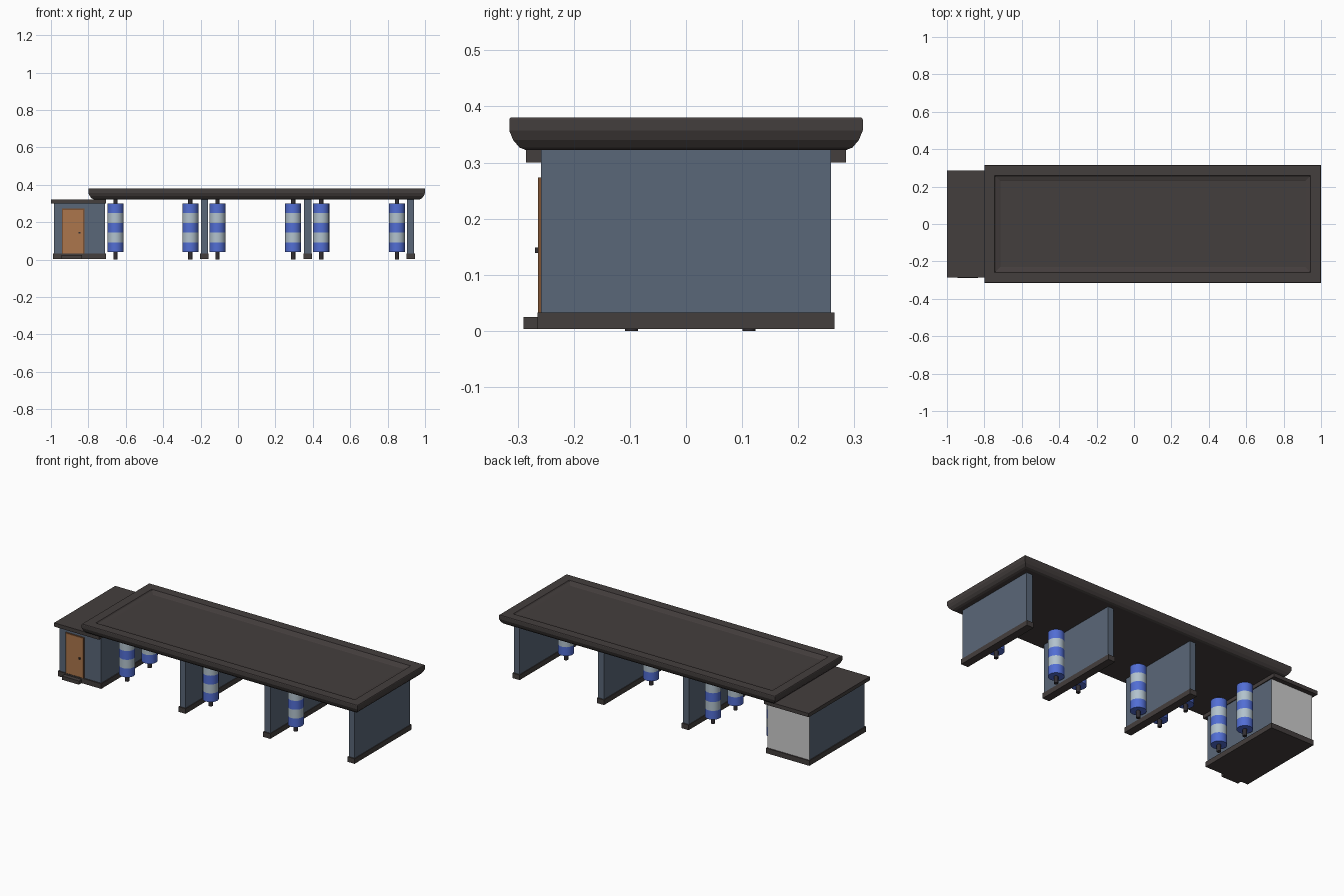
import bpy
import bmesh
from math import cos, sin, pi, radians

cube = bpy.data.objects.get("Cube")
if cube:
    bpy.data.objects.remove(cube, do_unlink=True)


def material(name, rgb):
    linear = [((c / 255 + 0.055) / 1.055) ** 2.4 for c in rgb]
    m = bpy.data.materials.new(name)
    m.use_nodes = True
    m.diffuse_color = (*linear, 1)
    m.node_tree.nodes["Principled BSDF"].inputs["Base Color"].default_value = (*linear, 1)
    return m


TRIM = material("dark trim", (68, 62, 61))
WALL = material("slate wall", (90, 103, 120))
PLAIN = material("plain grey", (205, 205, 205))
DOOR = material("door wood", (172, 118, 76))
FRAME = material("frame wood", (125, 82, 50))
BLUE = material("brush blue", (82, 110, 212))
PALE = material("brush pale", (178, 194, 205))
METAL = material("dark metal", (50, 46, 50))


def loft(name, rings, *mats):
    """Skin a stack of equal rings and close both ends."""
    bm = bmesh.new()
    loops = [[bm.verts.new(p) for p in ring] for ring in rings]
    for a, b in zip(loops, loops[1:]):
        for i in range(len(a)):
            j = (i + 1) % len(a)
            bm.faces.new((a[i], a[j], b[j], b[i]))
    bm.faces.new(loops[0][::-1])
    bm.faces.new(loops[-1])
    bm.normal_update()
    mesh = bpy.data.meshes.new(name)
    bm.to_mesh(mesh)
    bm.free()
    for m in mats:
        mesh.materials.append(m)
    obj = bpy.data.objects.new(name, mesh)
    bpy.context.collection.objects.link(obj)
    return obj


def rect(x0, x1, y0, y1, z, inset=0):
    x0, x1, y0, y1 = x0 + inset, x1 - inset, y0 + inset, y1 - inset
    return [(x0, y0, z), (x1, y0, z), (x1, y1, z), (x0, y1, z)]


def box(name, x, y, z, *mats):
    return loft(name, [rect(*x, *y, h) for h in z], *mats)


def circle(x, y, z, r, n=20):
    return [(x + r * cos(2 * pi * i / n), y + r * sin(2 * pi * i / n), z) for i in range(n)]


def smooth(obj):
    bpy.ops.object.select_all(action='DESELECT')
    obj.select_set(True)
    bpy.context.view_layer.objects.active = obj
    bpy.ops.object.shade_smooth_by_angle(angle=radians(35))


# Main canopy: coved eave, flat rim and recessed deck
profile = [(0.03, 0.322), (0.018, 0.327), (0.007, 0.34), (0, 0.357), (0, 0.377),
           (0.002, 0.38), (0.055, 0.38), (0.06, 0.374), (0.08, 0.368), (0.085, 0.366)]
loft("canopy_roof", [rect(-0.8, 1, -0.315, 0.315, z, i) for i, z in profile], TRIM)

# Bay dividing walls on kerbs
for n, x in enumerate((-0.18, 0.373, 0.923), 1):
    box(f"bay_wall_{n}", (x - 0.019, x + 0.019), (-0.258, 0.258), (0.033, 0.323), WALL)
    box(f"bay_kerb_{n}", (x - 0.023, x + 0.023), (-0.265, 0.265), (0.003, 0.033), TRIM)

# Office block with a plain rear face
office = box("office", (-0.985, -0.712), (-0.258, 0.258), (0.033, 0.3), WALL, PLAIN)
for face in office.data.polygons:
    face.material_index = int(face.normal.y > 0.9)
box("office_base", (-0.99, -0.707), (-0.265, 0.265), (0.003, 0.033), TRIM)
box("office_roof", (-1, -0.707), (-0.285, 0.285), (0.3, 0.322), TRIM)
box("door_step", (-0.945, -0.835), (-0.29, -0.265), (0.003, 0.025), TRIM)

# Door, frame and knob
box("door", (-0.935, -0.829), (-0.262, -0.258), (0.033, 0.266), DOOR)
for side, x in (("right", -0.942), ("left", -0.829)):
    box(f"door_post_{side}", (x, x + 0.007), (-0.264, -0.258), (0.033, 0.273), FRAME)
box("door_lintel", (-0.935, -0.829), (-0.264, -0.258), (0.266, 0.273), FRAME)
box("door_knob", (-0.853, -0.843), (-0.269, -0.262), (0.139, 0.149), METAL)

# Washing brushes: five alternating bands around a spindle
FRONT, BACK = -0.097, 0.112
spots = [(-0.655, FRONT), (-0.655, BACK), (-0.255, FRONT), (-0.255, BACK),
         (-0.11, FRONT), (0.295, FRONT), (0.445, FRONT), (0.85, FRONT)]
LOW, BAND = 0.04, 0.052
for n, (x, y) in enumerate(spots, 1):
    rings = [circle(x, y, LOW + BAND * i, 0.043) for i in range(6)]
    brush = loft(f"brush_{n}", rings, BLUE, PALE)
    for face in brush.data.polygons:
        if abs(face.normal.z) < 0.5:
            face.material_index = int((face.center.z - LOW) / BAND) % 2
    smooth(brush)
    smooth(loft(f"brush_spindle_{n}", [circle(x, y, z, 0.0115, 12) for z in (0, 0.323)], METAL))
